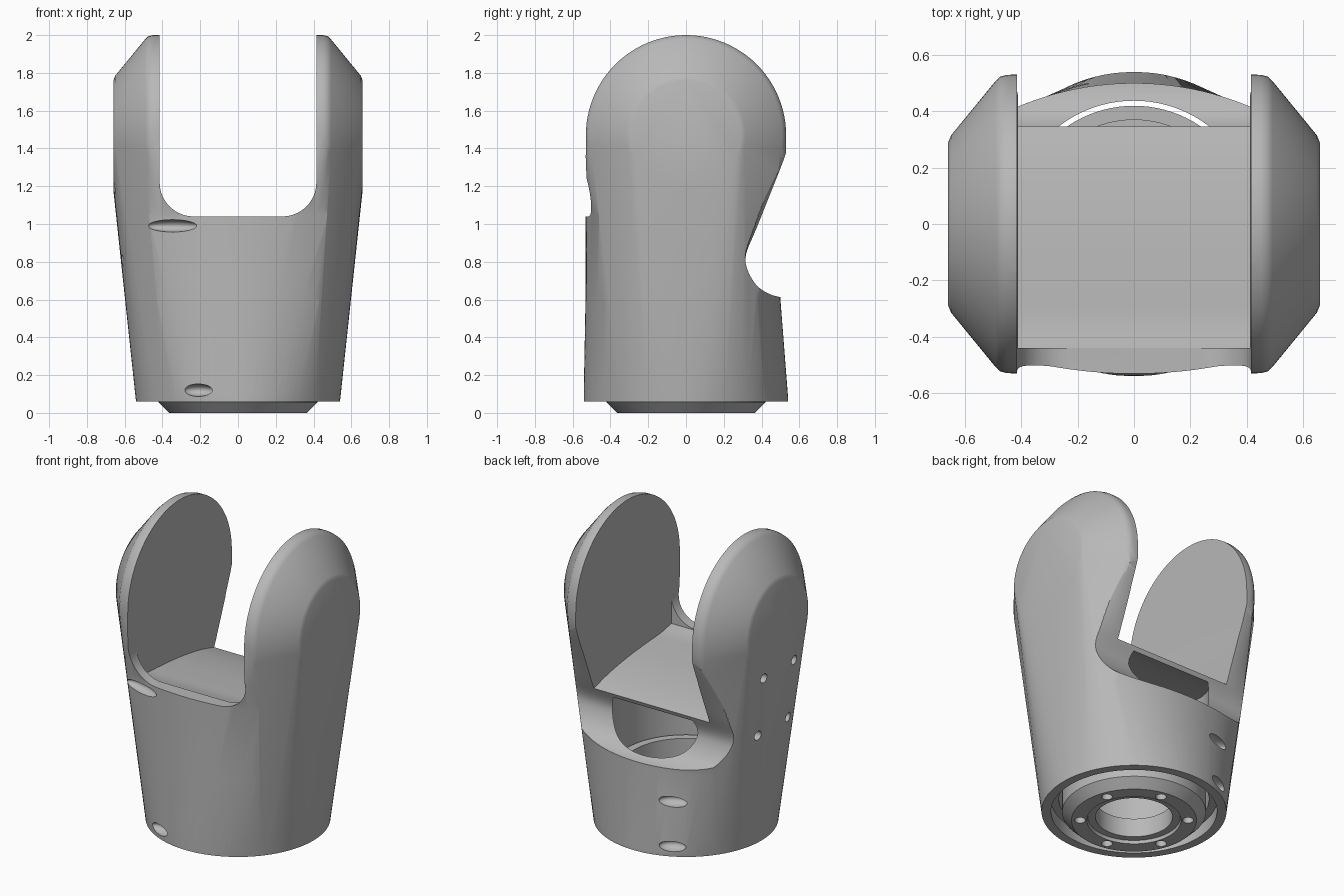
import bpy, bmesh, math
from mathutils import Vector, Matrix

if "Cube" in bpy.data.objects:
    bpy.data.objects.remove(bpy.data.objects["Cube"])

grey = bpy.data.materials.new("satin_grey")
grey.use_nodes = True
COLOUR = (0.48, 0.48, 0.48, 1)
grey.diffuse_color = COLOUR
grey.node_tree.nodes["Principled BSDF"].inputs["Base Color"].default_value = COLOUR

HEAD_Z = 1.47
SIDE = Matrix.Rotation(math.pi / 2, 4, "Y")


def add_object(name, bm):
    bmesh.ops.recalc_face_normals(bm, faces=bm.faces)
    mesh = bpy.data.meshes.new(name)
    bm.to_mesh(mesh)
    bm.free()
    mesh.materials.append(grey)
    ob = bpy.data.objects.new(name, mesh)
    bpy.context.scene.collection.objects.link(ob)
    return ob


def arc(cx, cy, r, start, end, steps):
    angles = [math.radians(start + (end - start) * i / steps) for i in range(steps + 1)]
    return [(cx + r * math.cos(a), cy + r * math.sin(a)) for a in angles]


def smooth(points, steps=5):
    """Catmull-Rom curve through 2D points."""
    p = [Vector(q) for q in [points[0], *points, points[-1]]]
    out = []
    for a, b, c, d in zip(p, p[1:], p[2:], p[3:]):
        for i in range(steps):
            t = i / steps
            out.append(tuple(0.5 * (2 * b + (c - a) * t + (2 * a - 5 * b + 4 * c - d) * t * t
                                    + (3 * b - a - 3 * c + d) * t ** 3)))
    return out + [tuple(points[-1])]


def loft(name, sections):
    """Closed solid through matching rings of 3D points."""
    bm = bmesh.new()
    rings = [[bm.verts.new(p) for p in s] for s in sections]
    n = len(rings[0])
    for a, b in zip(rings, rings[1:]):
        for i in range(n):
            j = (i + 1) % n
            bm.faces.new((a[i], a[j], b[j], b[i]))
    bm.faces.new(rings[0])
    bm.faces.new(rings[-1])
    return add_object(name, bm)


def prism_x(name, outline, half):
    return loft(name, [[(x, y, z) for y, z in outline] for x in (-half, half)])


def cylinder(name, r, depth, centre, turn=Matrix(), sides=64):
    bm = bmesh.new()
    bmesh.ops.create_cone(bm, cap_ends=True, segments=sides, radius1=r, radius2=r,
                          depth=depth, matrix=Matrix.Translation(centre) @ turn)
    return add_object(name, bm)


def hull(name, head_rings, base_r):
    """Two coned heads blended into a round base."""
    bm = bmesh.new()
    for x, r in head_rings:
        for y, z in arc(0, HEAD_Z, r, 0, 360, 96)[:-1]:
            for side in (-x, x):
                bm.verts.new((side, y, z))
    for x, y in arc(0, 0, base_r, 0, 360, 96)[:-1]:
        bm.verts.new((x, y, 0.06))
    result = bmesh.ops.convex_hull(bm, input=bm.verts)
    spare = [v for v in result["geom_interior"] if isinstance(v, bmesh.types.BMVert)]
    bmesh.ops.delete(bm, geom=spare, context="VERTS")
    return add_object(name, bm)


def combine(ob, cutter, operation="DIFFERENCE"):
    mod = ob.modifiers.new("cut", "BOOLEAN")
    mod.operation = operation
    mod.solver = "EXACT"
    mod.object = cutter
    bpy.context.view_layer.objects.active = ob
    bpy.ops.object.modifier_apply(modifier=mod.name)
    bpy.data.objects.remove(cutter)


def finish(ob):
    bpy.ops.object.select_all(action="DESELECT")
    ob.select_set(True)
    bpy.context.view_layer.objects.active = ob
    bpy.ops.object.shade_smooth_by_angle(angle=math.radians(30))


# Outer housing with two upright arms
housing = hull("housing", [(0.45, 0.53), (0.475, 0.524), (0.492, 0.508),
                           (0.65, 0.315), (0.66, 0.29)], 0.54)

# Round the front and back walls: height, half width, front depth, back depth
barrel = []
for z, wide, front, back in ((-0.1, 0.545, 0.545, 0.552), (0.06, 0.542, 0.542, 0.542),
                             (0.6, 0.72, 0.532, 0.5), (1.05, 0.95, 0.532, 0.52),
                             (1.4, 1.1, 0.61, 0.62), (2.2, 1.5, 1.2, 1.2)):
    barrel.append([(wide * c, (back if s > 0 else front) * s, z)
                   for c, s in arc(0, 0, 1, 0, 360, 128)[:-1]])
combine(housing, loft("barrel_limit", barrel), "INTERSECT")

# Fork opening with rounded lower corners
fork = ([(-0.415, 2.2)] + arc(-0.235, 1.22, 0.18, 180, 270, 10)
        + arc(0.235, 1.22, 0.18, 270, 360, 10) + [(0.415, 2.2)])
combine(housing, loft("fork_cutter", [[(x, y, z) for x, z in fork] for y in (-0.8, 0.8)]))

# Swept notch in the back, eased slightly towards the outside of the arms
notch = smooth([(0.55, 1.45), (0.517, 1.34), (0.45, 1.17), (0.37, 0.97), (0.318, 0.84),
                (0.325, 0.76), (0.37, 0.68), (0.43, 0.635), (0.5, 0.613), (0.62, 0.6)])
notch += [(0.9, 0.6), (0.9, 1.45)]


def notch_section(x):
    reach = 0.35 * max(0, abs(x) - 0.47)
    return [(x, y - reach * min(1, max(0, (z - 0.8) / 0.3)), z) for y, z in notch]


combine(housing, loft("notch_cutter", [notch_section(x) for x in (-0.9, -0.47, 0.47, 0.9)]))

# Floor bowing down from the front lip to the back edge
floor = smooth([(-0.44, 1.035), (-0.34, 1.015), (-0.2, 1.005), (0, 0.987),
                (0.2, 0.955), (0.345, 0.917), (0.42, 0.89)])
combine(housing, prism_x("floor_cutter", floor + [(0.8, 0.89), (0.8, 1.4), (-0.44, 1.4)], 0.413))

# Hollow inside of both arms
pocket_outline = ([(y + 0.02, z + 0.002) for y, z in floor if y < 0.25]
                  + smooth([(0.28, 0.95), (0.31, 1.0), (0.375, 1.17), (0.42, 1.33)])
                  + arc(0, HEAD_Z, 0.44, -6, 186, 48))
pocket = hull("pocket_cutter", [(0.435, 0.455), (0.6, 0.28)], 0.46)
combine(pocket, prism_x("pocket_limit", pocket_outline, 0.9), "INTERSECT")
combine(housing, pocket)

# Round cavity below the thin floor, open at the bottom
cavity = cylinder("cavity_cutter", 0.438, 1.4, (0, 0, 0.6), sides=96)
underside = ([(-0.6, 1.0)] + [(y, z - 0.03) for y, z in floor]
             + [(0.6, 0.82), (0.6, -0.5), (-0.6, -0.5)])
combine(cavity, prism_x("cavity_limit", underside, 0.9), "INTERSECT")
combine(housing, cavity)
combine(housing, cylinder("rim_cutter", 0.485, 0.4, (0, 0, -0.06), sides=96))

# Screw holes through the right arm
for z, x in ((0.81, -0.6), (1.19, -0.64)):
    for y in (-0.165, 0.145):
        combine(housing, cylinder("screw_cutter", 0.03, 0.14, (x, y, z), SIDE, 20))

# Long shallow screw pockets on the front and back walls
for x, y, z, length in ((-0.345, -0.5, 0.99, 0.14), (-0.21, -0.498, 0.12, 0.08),
                        (-0.24, 0.48, 0.125, 0.08), (-0.24, 0.472, 0.41, 0.09)):
    bm = bmesh.new()
    lean = math.atan2(x, -y) * 0.5 if y < 0 else math.atan2(-x, y)
    place = (Matrix.Translation((x, y, z)) @ Matrix.Rotation(lean, 4, "Z")
             @ Matrix.Diagonal((length, 0.05, 0.033, 1)))
    bmesh.ops.create_uvsphere(bm, u_segments=32, v_segments=16, radius=1, matrix=place)
    combine(housing, add_object("screw_pocket_cutter", bm))
finish(housing)


# Tapered bearing mount inside the right arm
def mount_section(x, half):
    outline = [(half, 0.93)] + arc(0, HEAD_Z, half, 0, 180, 32) + [(-half, 0.93)]
    return [(x, y, z) for y, z in outline]


mount = loft("bearing_mount", [mount_section(-0.43, 0.25), mount_section(-0.63, 0.27)])
combine(mount, hull("mount_limit", [(0.445, 0.48), (0.61, 0.29)], 0.47), "INTERSECT")
for angle in (0, 30, 90, 130, 150, 210, 240, 270, 330):
    a = math.radians(angle)
    spot = (-0.43, 0.155 * math.cos(a), HEAD_Z + 0.01 + 0.155 * math.sin(a))
    combine(mount, cylinder("bolt_cutter", 0.026, 0.12, spot, SIDE, 20))
slot = [(0.065, 0.7)] + arc(0, 1.09, 0.065, 0, 180, 16) + [(-0.065, 0.7)]
combine(mount, loft("slot_cutter", [[(x, y, z) for y, z in slot] for x in (-0.3, -0.53)]))
finish(mount)

# Turned collar at the base
profile = [(0.225, 0.02), (0.27, 0.02), (0.275, 0), (0.365, 0), (0.42, 0.055),
           (0.42, 0.4), (0.37, 0.4), (0.37, 0.14), (0.225, 0.14)]
bm = bmesh.new()
loop = [bm.verts.new((r, 0, z)) for r, z in profile]
edges = [bm.edges.new((loop[i - 1], loop[i])) for i in range(len(loop))]
bmesh.ops.spin(bm, geom=loop + edges, cent=(0, 0, 0), axis=(0, 0, 1),
               angle=2 * math.pi, steps=96, use_merge=True)
bmesh.ops.remove_doubles(bm, verts=bm.verts, dist=0.0001)
collar = add_object("base_collar", bm)
for i in range(6):
    a = math.radians(60 * i + 20)
    spot = (0.315 * math.cos(a), 0.315 * math.sin(a), 0)
    combine(collar, cylinder("collar_bolt_cutter", 0.032, 0.12, spot, sides=20))
finish(collar)
